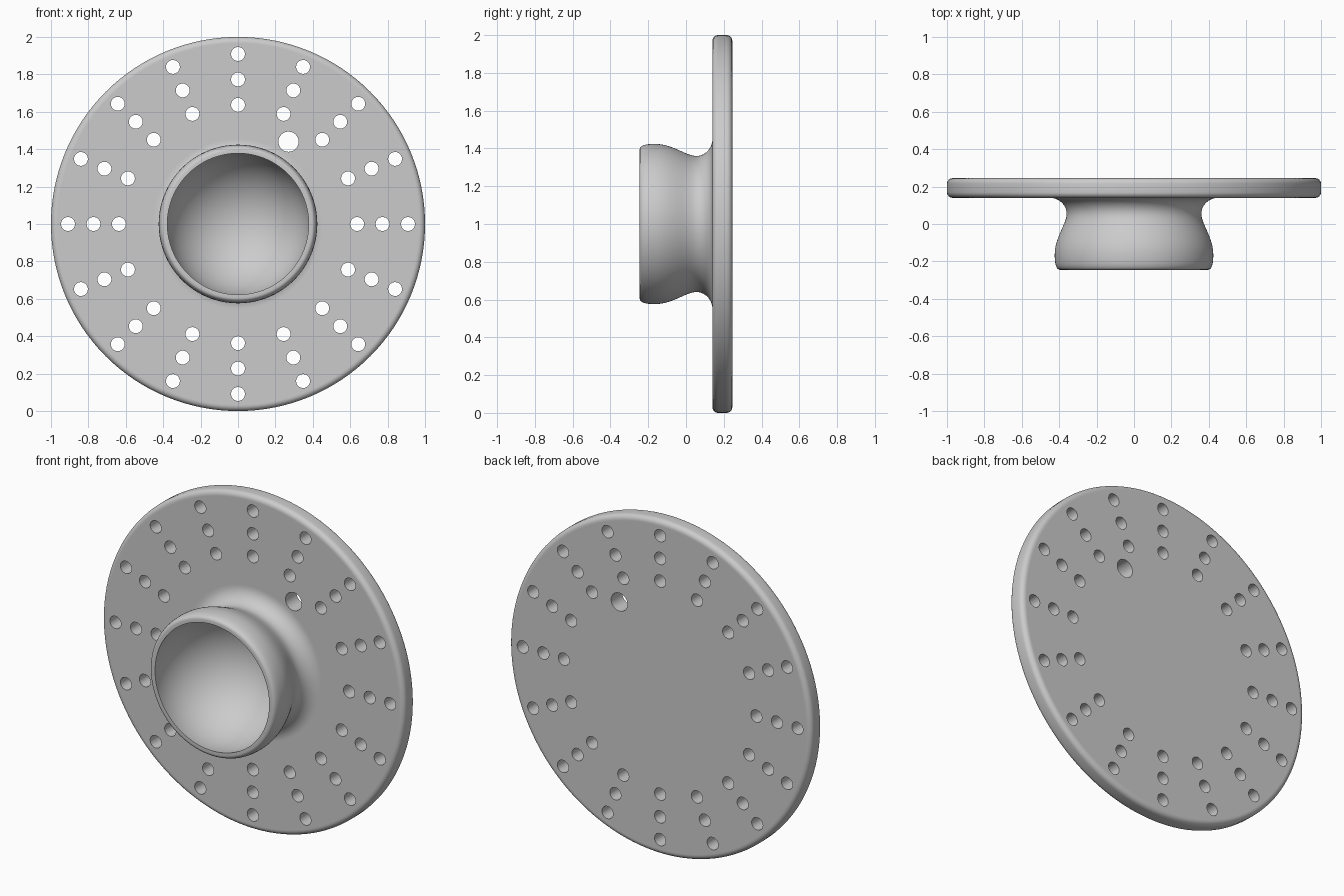
import bpy, bmesh, math
from mathutils import Vector, Matrix
from mathutils.geometry import interpolate_bezier

cube = bpy.data.objects.get("Cube")
if cube:
    bpy.data.objects.remove(cube, do_unlink=True)

SEGMENTS = 128
FRONT, PLATE_FRONT, BACK = -0.245, 0.14, 0.245
EDGE = 0.03            # rounding of the plate rim

grey = bpy.data.materials.new("plain_grey")
grey.use_nodes = True
colour = (0.6, 0.6, 0.6, 1)
grey.diffuse_color = colour
grey.node_tree.nodes["Principled BSDF"].inputs["Base Color"].default_value = colour


def arc(cx, cy, radius, start, end, steps):
    """Profile points (radius, depth) along a circular arc, angles in degrees."""
    angles = [math.radians(start + (end - start) * i / steps) for i in range(steps + 1)]
    return [(cx + radius * math.cos(a), cy + radius * math.sin(a)) for a in angles]


def bezier(a, b, c, d, steps):
    pts = interpolate_bezier(*(Vector((*p, 0)) for p in (a, b, c, d)), steps + 1)
    return [(p.x, p.y) for p in pts]


def make_object(name, bm):
    mesh = bpy.data.meshes.new(name)
    bmesh.ops.recalc_face_normals(bm, faces=bm.faces)
    bm.to_mesh(mesh)
    bm.free()
    obj = bpy.data.objects.new(name, mesh)
    bpy.context.collection.objects.link(obj)
    mesh.materials.append(grey)
    return obj


# Profile: bowl inside, lip, bulge, neck, plate front, rounded rim, back
profile = arc(0, -0.17, 0.385, 90, -11.2, 24)
profile += bezier((0.395, FRONT), (0.416, FRONT), (0.424, -0.215), (0.424, -0.165), 8)
profile += bezier((0.424, -0.165), (0.424, -0.07), (0.36, 0), (0.36, 0.055), 14)[1:]
profile += bezier((0.36, 0.055), (0.36, 0.1), (0.4, PLATE_FRONT), (0.45, PLATE_FRONT), 10)[1:]
profile += [(0.455, PLATE_FRONT), (0.965, PLATE_FRONT)]
profile += arc(1 - EDGE, PLATE_FRONT + EDGE, EDGE, -90, 0, 6)
profile += arc(1 - EDGE, BACK - EDGE, EDGE, 0, 90, 6)
profile += [(0.965, BACK), (0.3, BACK), (0, BACK)]

# Flanged cup, turned about the depth axis
bm = bmesh.new()
verts = [bm.verts.new((r, y, 1)) for r, y in profile]
edges = [bm.edges.new(pair) for pair in zip(verts, verts[1:])]
bmesh.ops.spin(bm, geom=verts + edges, cent=(0, 0, 1), axis=(0, 1, 0),
               angle=math.tau, steps=SEGMENTS, use_duplicate=False)
bmesh.ops.remove_doubles(bm, verts=bm.verts, dist=0.0001)
flange = make_object("flanged_cup", bm)

# Hole cutters: spokes of three, and one larger hole
holes = []
for i in range(16):
    a = math.tau * i / 16
    holes += [(r * math.cos(a), r * math.sin(a), 0.037) for r in (0.637, 0.773, 0.909)]
holes.append((0.27, 0.44, 0.054))

bm = bmesh.new()
for x, z, radius in holes:
    place = Matrix.Translation((x, 0.19, 1 + z)) @ Matrix.Rotation(math.pi / 2, 4, "X")
    bmesh.ops.create_cone(bm, cap_ends=True, segments=32, radius1=radius,
                          radius2=radius, depth=0.3, matrix=place)
cutter = make_object("hole_cutter", bm)
cutter.hide_render = True

# Drill the plate
drill = flange.modifiers.new("holes", "BOOLEAN")
drill.operation = "DIFFERENCE"
drill.solver = "EXACT"
drill.object = cutter
bpy.ops.object.select_all(action="DESELECT")
flange.select_set(True)
bpy.context.view_layer.objects.active = flange
bpy.ops.object.modifier_apply(modifier=drill.name)
bpy.data.objects.remove(cutter, do_unlink=True)
bpy.ops.object.shade_smooth_by_angle(angle=math.radians(35))
